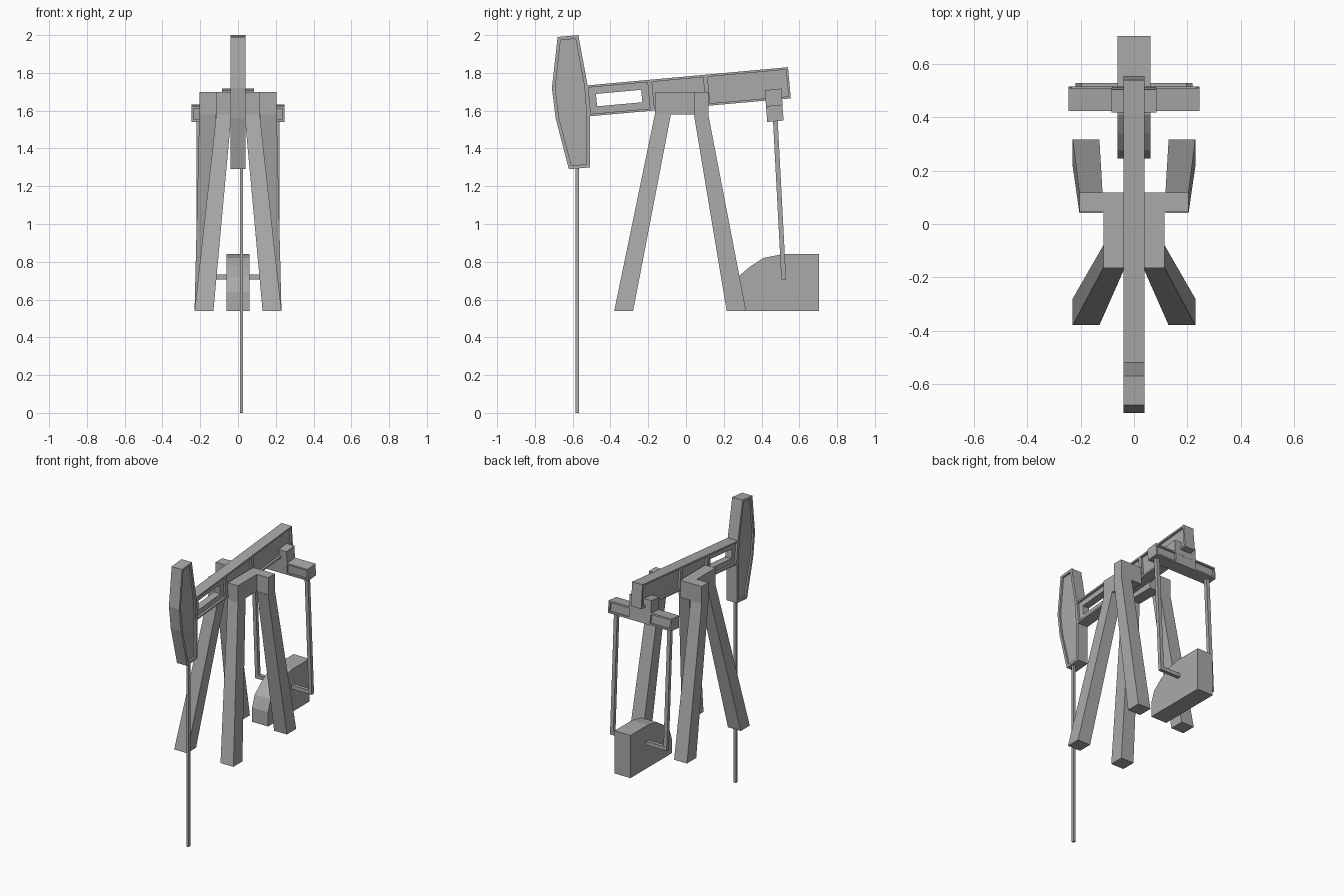
import bpy, bmesh
from mathutils import Vector

if "Cube" in bpy.data.objects:
    bpy.data.objects.remove(bpy.data.objects["Cube"], do_unlink=True)

steel = bpy.data.materials.new("grey steel")
steel.use_nodes = True
GREY = (0.4, 0.4, 0.4, 1)
steel.diffuse_color = GREY
steel.node_tree.nodes["Principled BSDF"].inputs["Base Color"].default_value = GREY


def finish(name, bm):
    bmesh.ops.recalc_face_normals(bm, faces=bm.faces[:])
    mesh = bpy.data.meshes.new(name)
    bm.to_mesh(mesh)
    bm.free()
    mesh.materials.append(steel)
    obj = bpy.data.objects.new(name, mesh)
    bpy.context.collection.objects.link(obj)
    return obj


def loft(rings):
    """Closed solid through a series of matching rings."""
    bm = bmesh.new()
    loops = [[bm.verts.new(p) for p in ring] for ring in rings]
    for a, b in zip(loops, loops[1:]):
        for i in range(len(a)):
            j = (i + 1) % len(a)
            bm.faces.new((a[i], a[j], b[j], b[i]))
    bm.faces.new(loops[0])
    bm.faces.new(loops[-1])
    bmesh.ops.recalc_face_normals(bm, faces=bm.faces[:])
    return bm


def slab(profile, half):
    """Side profile of (y, z) points, extruded across x."""
    return loft([[(x, y, z) for y, z in profile] for x in (-half, half)])


def rect(x, y, z):
    """Horizontal rectangle from x and y ranges."""
    return [(x[0], y[0], z), (x[1], y[0], z), (x[1], y[1], z), (x[0], y[1], z)]


def box(name, x, y, z):
    return finish(name, loft([rect(x, y, z[0]), rect(x, y, z[1])]))


def recess(bm, faces, rim, depth):
    bmesh.ops.inset_individual(bm, faces=faces, thickness=rim, use_even_offset=True)
    bm.normal_update()
    bmesh.ops.inset_individual(bm, faces=faces, thickness=0, depth=-depth)
    bm.normal_update()


# Horse head with recessed cheeks
bm = slab([(-.68, 1.99), (-.57, 2.0), (-.52, 1.73), (-.508, 1.57),
           (-.508, 1.30), (-.62, 1.29), (-.69, 1.56), (-.71, 1.72)], .04)
recess(bm, [f for f in bm.faces if abs(f.normal.x) > .9], .018, .012)
finish("horse_head", bm)

# Walking beam: three recessed bays, the front one pierced by a window
rings = []
for t in (0, .315, .59, 1):
    top = Vector((0, -.53, 1.733)).lerp(Vector((0, .54, 1.83)), t)
    low = Vector((0, -.515, 1.57)).lerp(Vector((0, .555, 1.665)), t)
    rings.append([(x, p.y, p.z) for x, p in
                  ((-.04, low), (.04, low), (.04, top), (-.04, top))])
bm = loft(rings)
sides = [f for f in bm.faces if abs(f.normal.x) > .9]
recess(bm, sides, .012, .015)
front = sorted(sides, key=lambda f: f.calc_center_median().y)[:2]
bmesh.ops.inset_individual(bm, faces=front, thickness=.037, use_even_offset=True)
rim_edges = [e for f in front for e in f.edges]
bmesh.ops.delete(bm, geom=front, context='FACES_ONLY')
bmesh.ops.bridge_loops(bm, edges=rim_edges)
finish("walking_beam", bm)

# Supports, mirrored left and right
for s, side in ((1, "left"), (-1, "right")):
    def across(a, b):
        return (s * a, s * b)

    box(side + "_saddle", across(.035, .115), (-.165, .118), (1.58, 1.7))
    box(side + "_saddle_wing", across(.115, .205), (.045, .118), (1.58, 1.7))
    finish(side + "_front_leg", loft([rect(across(.13, .23), (-.38, -.28), .54),
                                      rect(across(.035, .115), (-.165, -.08), 1.58)]))
    finish(side + "_rear_leg", loft([rect(across(.13, .23), (.215, .318), .54),
                                     rect(across(.118, .205), (.042, .118), 1.58)]))
    finish(side + "_pitman_arm", loft([rect(across(.195, .22), (.505, .53), .705),
                                       rect(across(.195, .22), (.46, .485), 1.56)]))

# Equalizer crossbar with recessed back panels, hung from the beam
bm = loft([[(x, .43, 1.54), (x, .517, 1.548), (x, .51, 1.632), (x, .424, 1.624)]
           for x in (-.245, -.07, .07, .245)])
recess(bm, [f for f in bm.faces if abs(f.normal.y) > .9
            and abs(f.calc_center_median().x) > .1], .012, .012)
finish("crossbar", bm)
finish("beam_bracket", slab([(.424, 1.61), (.512, 1.618), (.505, 1.717), (.418, 1.708)], .085))

# Crank axle, counterweight and polished rod
box("crank_axle", (-.22, .22), (.505, .53), (.705, .732))
finish("counterweight", slab([(.245, .54), (.245, .64), (.275, .72), (.34, .775), (.41, .82),
                              (.51, .84), (.705, .84), (.705, .54)], .062))
box("polished_rod", (.01, .026), (-.586, -.567), (0, 1.31))
